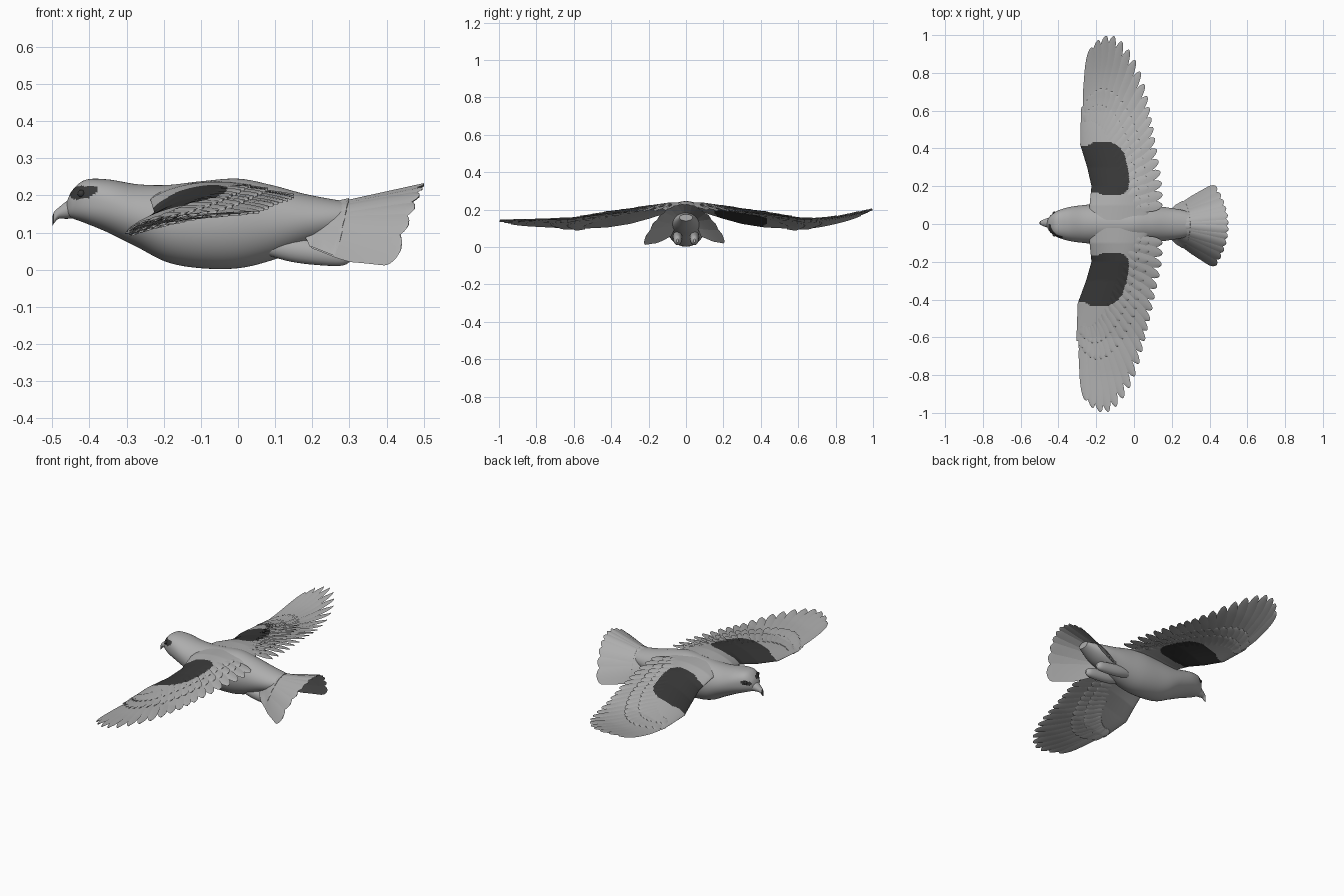
import bpy, bmesh, math
from mathutils import Vector

cube = bpy.data.objects.get("Cube")
if cube:
    bpy.data.objects.remove(cube, do_unlink=True)


def material(name, v):
    m = bpy.data.materials.new(name)
    m.use_nodes = True
    m.diffuse_color = (v, v, v, 1)
    m.node_tree.nodes["Principled BSDF"].inputs["Base Color"].default_value = (v, v, v, 1)
    return m


PALE = material("pale grey plumage", 0.42)
DARK = material("dark charcoal", 0.04)
SIDES = ((1, "left"), (-1, "right"))


def finish(name, bm, rule=None, angle=40):
    """Turn a bmesh into a smooth object; rule picks the dark faces."""
    bmesh.ops.recalc_face_normals(bm, faces=bm.faces)
    bm.normal_update()
    for f in bm.faces:
        f.material_index = int(bool(rule and rule(f.calc_center_median(), f.normal)))
    mesh = bpy.data.meshes.new(name)
    bm.to_mesh(mesh)
    bm.free()
    mesh.materials.append(PALE)
    mesh.materials.append(DARK)
    ob = bpy.data.objects.new(name, mesh)
    bpy.context.collection.objects.link(ob)
    bpy.ops.object.select_all(action="DESELECT")
    ob.select_set(True)
    bpy.context.view_layer.objects.active = ob
    bpy.ops.object.shade_smooth_by_angle(angle=math.radians(angle))


def spline(rows, t):
    """Smooth curve through rows, t from 0 to 1."""
    n = len(rows) - 1
    i = min(int(t * n), n - 1)
    u = t * n - i
    a, b, c, d = (rows[min(max(k, 0), n)] for k in (i - 1, i, i + 1, i + 2))
    return [q + 0.5 * u * (r - p + u * (2 * p - 5 * q + 4 * r - s + u * (3 * (q - r) + s - p)))
            for p, q, r, s in zip(a, b, c, d)]


def lookup(table, v):
    """Straight interpolation in a table of (key, value, ...)."""
    for a, b in zip(table, table[1:]):
        if v <= b[0]:
            u = max(0, (v - a[0]) / (b[0] - a[0]))
            return [p + (q - p) * u for p, q in zip(a[1:], b[1:])]
    return table[-1][1:]


def loft(bm, rings):
    """Skin closed rings of points and cap both ends."""
    vs = [[bm.verts.new(p) for p in r] for r in rings]
    n = len(vs[0])
    for a, b in zip(vs, vs[1:]):
        for i in range(n):
            bm.faces.new((a[i], a[(i + 1) % n], b[(i + 1) % n], b[i]))
    bm.faces.new(vs[0])
    bm.faces.new(vs[-1])


def oval(x, y, top, bottom, half, n=64, power=1.0):
    """Ring across x; a power under 1 makes it boxier."""
    mid, h = (top + bottom) / 2, (top - bottom) / 2
    ring = []
    for i in range(n):
        c, s = math.cos(2 * math.pi * i / n), math.sin(2 * math.pi * i / n)
        ring.append((x, y + half * math.copysign(abs(c) ** power, c),
                     mid + h * math.copysign(abs(s) ** power, s)))
    return ring


# Body and head: x, top, bottom, half width, boxiness
BODY = [(-0.462, 0.18, 0.15, 0.012, 0.9), (-0.445, 0.215, 0.138, 0.042, 0.85),
        (-0.41, 0.242, 0.125, 0.068, 0.8), (-0.35, 0.243, 0.1, 0.088, 0.9),
        (-0.27, 0.23, 0.06, 0.1, 1), (-0.19, 0.228, 0.02, 0.106, 1),
        (-0.1, 0.238, 0.004, 0.107, 1), (0.0, 0.245, 0.004, 0.106, 1), (0.09, 0.228, 0.025, 0.098, 1),
        (0.18, 0.204, 0.06, 0.087, 1), (0.27, 0.187, 0.092, 0.07, 1), (0.36, 0.175, 0.14, 0.035, 1)]
bm = bmesh.new()
rows = [spline(BODY, i / 150) for i in range(151)]
loft(bm, [oval(r[0], 0, r[1], r[2], r[3], power=r[4]) for r in rows])


def eye_mask(c, n):
    """Dark patch under each brow, smaller and lower on the left."""
    if c.y < 0:
        x, z, w, h = -0.415, 0.212, 0.038, 0.022
    else:
        x, z, w, h = -0.425, 0.193, 0.024, 0.013
    return ((c.x - x) / w) ** 2 + ((c.z - z - 0.25 * (c.x - x)) / h) ** 2 < 1 and n.z < 0.65


finish("body", bm, eye_mask)

# Eyes
for side, word in SIDES:
    bm = bmesh.new()
    bmesh.ops.create_uvsphere(bm, u_segments=16, v_segments=10, radius=0.01)
    bmesh.ops.translate(bm, verts=bm.verts, vec=(-0.422, side * 0.056, 0.2 - side * 0.005))
    finish(word + "_eye", bm, lambda c, n: True)

# Hooked beak: x, top, bottom, half width
BEAK = [(-0.435, 0.2, 0.138, 0.034), (-0.462, 0.184, 0.137, 0.024), (-0.483, 0.167, 0.137, 0.016),
        (-0.495, 0.156, 0.125, 0.01), (-0.5, 0.14, 0.117, 0.003)]
bm = bmesh.new()
loft(bm, [oval(r[0], 0.006, *r[1:], 20) for r in (spline(BEAK, i / 20) for i in range(21))])
finish("beak", bm, lambda c, n: c.x < -0.495)

# Legs tucked under the tail: x, top, bottom, half width
LEG = [(0.06, 0.09, 0.045, 0.02), (0.14, 0.088, 0.022, 0.026), (0.22, 0.077, 0.012, 0.025),
       (0.28, 0.063, 0.011, 0.02), (0.305, 0.042, 0.024, 0.006)]
for side, word in SIDES:
    bm = bmesh.new()
    loft(bm, [oval(r[0], side * 0.045, *r[1:], 20) for r in (spline(LEG, i / 24) for i in range(25))])
    finish(word + "_tucked_leg", bm)


def feather(bm, root, tip, width, height, lift, thick, tilt=0.0, taper=0.75):
    """Round-tipped blade laid on the surface z = height(x, y)."""
    root, tip = Vector(root), Vector(tip)
    across = (tip - root).orthogonal().normalized()
    rings = []
    for i in range(23):
        t = 1 - (1 - i / 22) ** 1.6
        w = width * (0.55 + 0.45 * min(1, t * 2))
        w *= math.sqrt(max(0.004, 1 - (max(0, t - taper) / (1 - taper)) ** 2))
        mid = root.lerp(tip, t)
        ring = []
        for k, up in ((-1, 0), (-0.5, 0.6), (0, 1), (0.5, 0.6), (1, 0), (0, -1)):
            p = mid + across * w * k
            ring.append((p.x, p.y, height(p.x, p.y) + lift + thick * up + tilt * k))
        rings.append(ring)
    loft(bm, rings)


# Wing plan: span, leading x, trailing x, leading z, trailing z, arch
WING = [(0.0, -0.24, 0.15, 0.195, 0.2, 0.024), (0.1, -0.235, 0.15, 0.186, 0.2, 0.03),
        (0.2, -0.225, 0.145, 0.153, 0.193, 0.042), (0.3, -0.25, 0.13, 0.125, 0.186, 0.04),
        (0.42, -0.29, 0.105, 0.106, 0.177, 0.035), (0.6, -0.29, 0.075, 0.097, 0.155, 0.02),
        (0.8, -0.275, 0.03, 0.11, 0.148, 0.008), (1.0, -0.2, -0.08, 0.135, 0.145, 0.0)]
TIPS = [(-0.235, 0.935), (-0.185, 0.985), (-0.13, 0.998), (-0.075, 0.965), (-0.025, 0.9),
        (0.015, 0.82), (0.045, 0.73), (0.065, 0.645), (0.08, 0.57), (0.095, 0.5), (0.11, 0.42),
        (0.125, 0.34), (0.14, 0.26), (0.15, 0.18), (0.15, 0.1)]
ROOTS = [(-0.265, 0.47), (-0.235, 0.46), (-0.2, 0.43), (-0.16, 0.36), (-0.13, 0.27),
         (-0.1, 0.18), (-0.08, 0.08)]
COUNT = 20

for side, word in SIDES:
    def skew(y):
        return (0.012 if side > 0 else -0.018) * min(1, max(0, abs(y) - 0.2) * 2)

    def height(x, y):
        s = abs(y)
        le, te, zl, zt, arch = lookup(WING, s)
        u = min(1.1, max(-0.1, (x - skew(y) - le) / (te - le)))
        rise = 0.062 * max(0, (s - 0.65) / 0.35) ** 1.6 if side > 0 else 0
        return zl + (zt - zl) * u + arch * 4 * u * (1 - u) * (1 - 0.3 * u) + rise

    def place(p):
        return (p[0] + skew(p[1]), side * p[1])

    def wing_patch(c, n):
        """Rounded dark panel on top, and below on the left wing."""
        s = abs(c.y)
        x = c.x + 0.145 - skew(s) + 0.2 * (s - 0.29)
        inside = abs(x / 0.112) ** 2.8 + abs((s - 0.293) / 0.143) ** 2.8 < 1
        front = x < 0 and 0.17 < s < 0.41
        return (inside or front) and (n.z > 0 or side > 0)

    # Flight feathers, then two upper rows and two lower rows of coverts:
    # name, start, reach on the hand, reach on the arm, width, lift
    for row, start, hand, arm, wide, lift in (
            ("flight_feathers", 0, 1, 1, 0.029, 0),
            ("greater_coverts", 0.22, 0.4, 0.7, 0.024, 0.006),
            ("median_coverts", 0.15, 0.25, 0.5, 0.022, 0.01),
            ("under_coverts", 0.22, 0.45, 0.62, 0.024, -0.006),
            ("inner_under_coverts", 0.15, 0.28, 0.45, 0.022, -0.01)):
        bm = bmesh.new()
        for i in range(COUNT):
            t = i / (COUNT - 1)
            root, tip = Vector(spline(ROOTS, t)), Vector(spline(TIPS, t))
            reach = hand + (arm - hand) * min(1, t * 1.7)
            feather(bm, place(root.lerp(tip, start)), place(root.lerp(tip, reach)), wide, height,
                    lift + 0.001 * (i % 2), 0.003, -side * 0.003, 0.72)
        finish(word + "_" + row, bm, wing_patch)

    # Solid arm of the wing, widening where it joins the back
    bm = bmesh.new()
    rings = []
    for j in range(91):
        s = 0.02 + 0.6 * j / 90
        le, te, *_ = lookup(WING, s)
        fade = math.sqrt(max(0.003, 1 - max(0, (s - 0.42) / 0.2) ** 2))
        join = 0.25 * max(0, 1 - s / 0.17)
        chord = (te - le) * (0.65 + join - 0.12 * min(1, s / 0.6)) * (0.35 + 0.65 * fade)
        thick = (0.021 - 0.012 * s / 0.62) * (0.4 + 0.6 * fade)
        ring = []
        for k in range(72):
            a = 2 * math.pi * k / 72
            x = le + chord * (1 - math.cos(a)) / 2 + skew(s)
            ring.append((x, side * s, height(x, side * s) + thick * math.sin(a)))
        rings.append(ring)
    loft(bm, rings)
    finish(word + "_wing_arm", bm, wing_patch)


# Tail fan: rises to the rear and arches down to both sides
def tail_height(x, y):
    u = max(0, (x - 0.2) / 0.28)
    bend = min(1.3, abs(y + 0.01 * u) / (0.06 + 0.165 * u))
    return 0.162 + 0.062 * u - (0.062 + 0.103 * u) * bend ** 2


for row, reach, lift in (("tail_feathers", 1, 0), ("tail_coverts", 0.35, 0.004)):
    bm = bmesh.new()
    for i in range(12):
        t = i / 5.5 - 1
        root = Vector((0.19, 0.055 * t))
        tip = Vector((0.501 - 0.062 * t ** 2, 0.205 * t - 0.01))
        feather(bm, root, root.lerp(tip, reach), 0.026, tail_height,
                lift + 0.0015 * (i % 2), 0.004, 0, 0.86)
    finish(row, bm)
